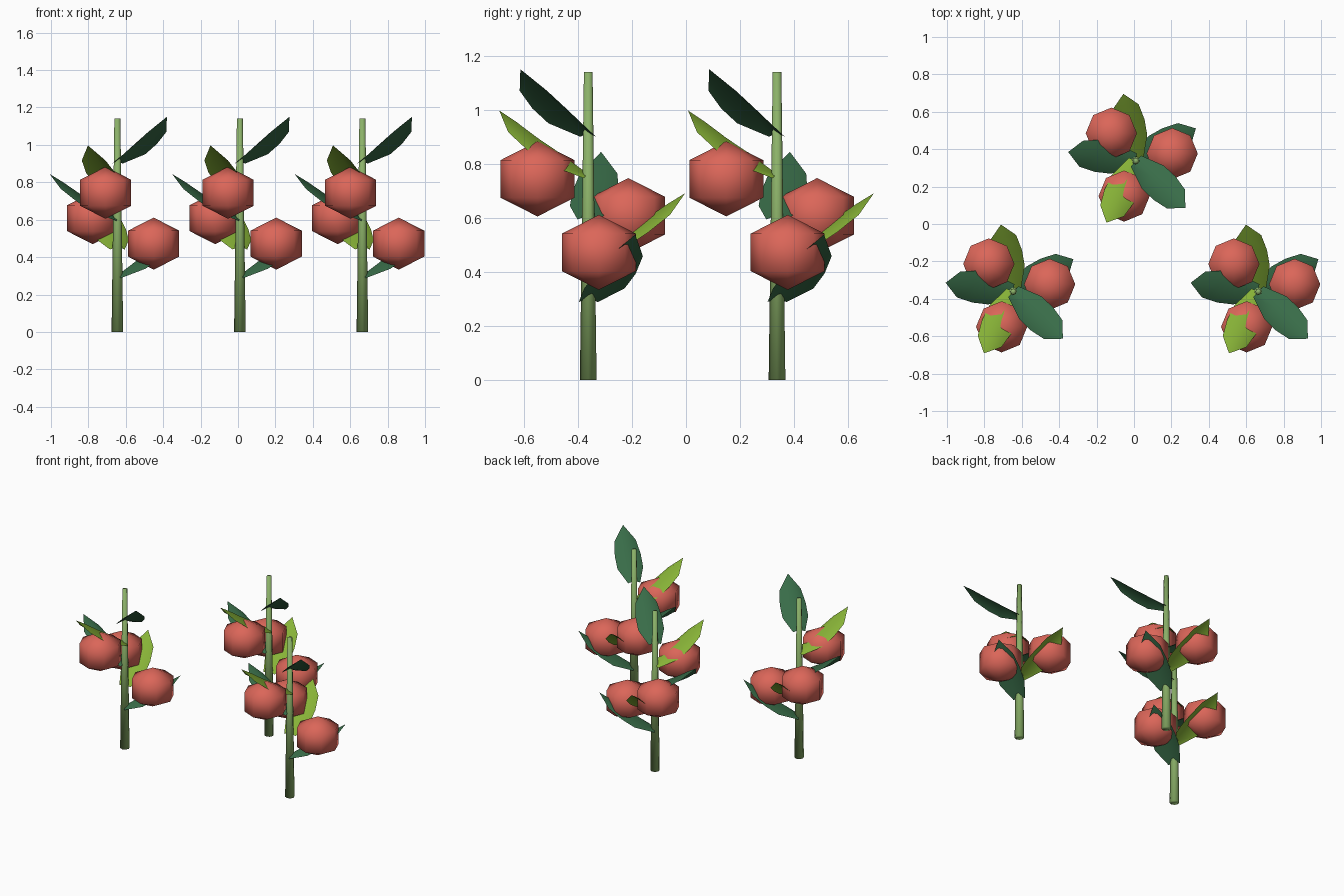
import bpy, bmesh, math
from mathutils import Matrix, Vector

if "Cube" in bpy.data.objects:
    bpy.data.objects.remove(bpy.data.objects["Cube"])


def material(name, rgb):
    m = bpy.data.materials.new(name)
    m.diffuse_color = (*rgb, 1)
    m.use_nodes = True
    m.node_tree.nodes["Principled BSDF"].inputs["Base Color"].default_value = m.diffuse_color
    return m


STEM = material("stem green", (0.262, 0.445, 0.141))
DARK = material("dark leaf green", (0.040, 0.150, 0.065))
LIGHT = material("light leaf green", (0.242, 0.445, 0.038))
RED = material("fruit red", (0.71, 0.133, 0.10))


def make_object(name, bm, mat, location, angle=0):
    for f in bm.faces:
        f.smooth = True
    me = bpy.data.meshes.new(name)
    bm.to_mesh(me)
    bm.free()
    me.materials.append(mat)
    ob = bpy.data.objects.new(name, me)
    ob.location = location
    ob.rotation_euler.z = angle
    bpy.context.collection.objects.link(ob)


def stem(origin):
    # tapered stalk
    bm = bmesh.new()
    bmesh.ops.create_cone(bm, cap_ends=True, segments=8, radius1=0.031,
                          radius2=0.016, depth=1.14,
                          matrix=Matrix.Translation((0, 0, 0.57)))
    make_object("stem", bm, STEM, origin)


def fruit(location, angle):
    # low-poly ball with two shoulder rings
    bm = bmesh.new()
    bmesh.ops.create_uvsphere(bm, u_segments=8, v_segments=3, radius=0.158,
                              matrix=Matrix.Diagonal((1, 1, 0.88, 1)))
    make_object("fruit", bm, RED, location, angle)


# leaf rows: distance out, half width, midrib height, edge height
LEAF_ROWS = [(0.0, 0.04, 0.015, 0.0), (0.125, 0.085, 0.098, 0.05),
             (0.21, 0.086, 0.15, 0.105), (0.295, 0.07, 0.208, 0.17)]


def leaf(location, angle, mat):
    # upward sweeping blade, ridged along the midrib
    bm = bmesh.new()
    rows = [[bm.verts.new(p) for p in ((a, -w, e), (a, 0, m), (a, w, e))]
            for a, w, m, e in LEAF_ROWS]
    tip = bm.verts.new((0.365, 0, 0.25))
    for r, s in zip(rows, rows[1:]):
        for i in range(2):
            bm.faces.new((r[i], s[i], s[i + 1], r[i + 1]))
    for i in range(2):
        bm.faces.new((rows[-1][i], tip, rows[-1][i + 1]))
    make_object("leaf", bm, mat, location, angle)


# three identical plants
for x, y in ((-0.645, -0.362), (0.01, 0.337), (0.665, -0.362)):
    base = Vector((x, y, 0))
    stem(base)
    # fruits spiral in thirds
    for i in range(3):
        a = math.radians(11.5 + 120 * i)
        fruit(base + Vector((0.198 * math.cos(a), 0.198 * math.sin(a),
                             0.472 + 0.136 * i)), 0)
    # leaves spiral in fifths, alternating colour
    for i in range(5):
        leaf(base + Vector((0, 0, 0.288 + 0.153 * i)),
             math.radians(28.5 + 72 * i), LIGHT if i % 2 else DARK)
